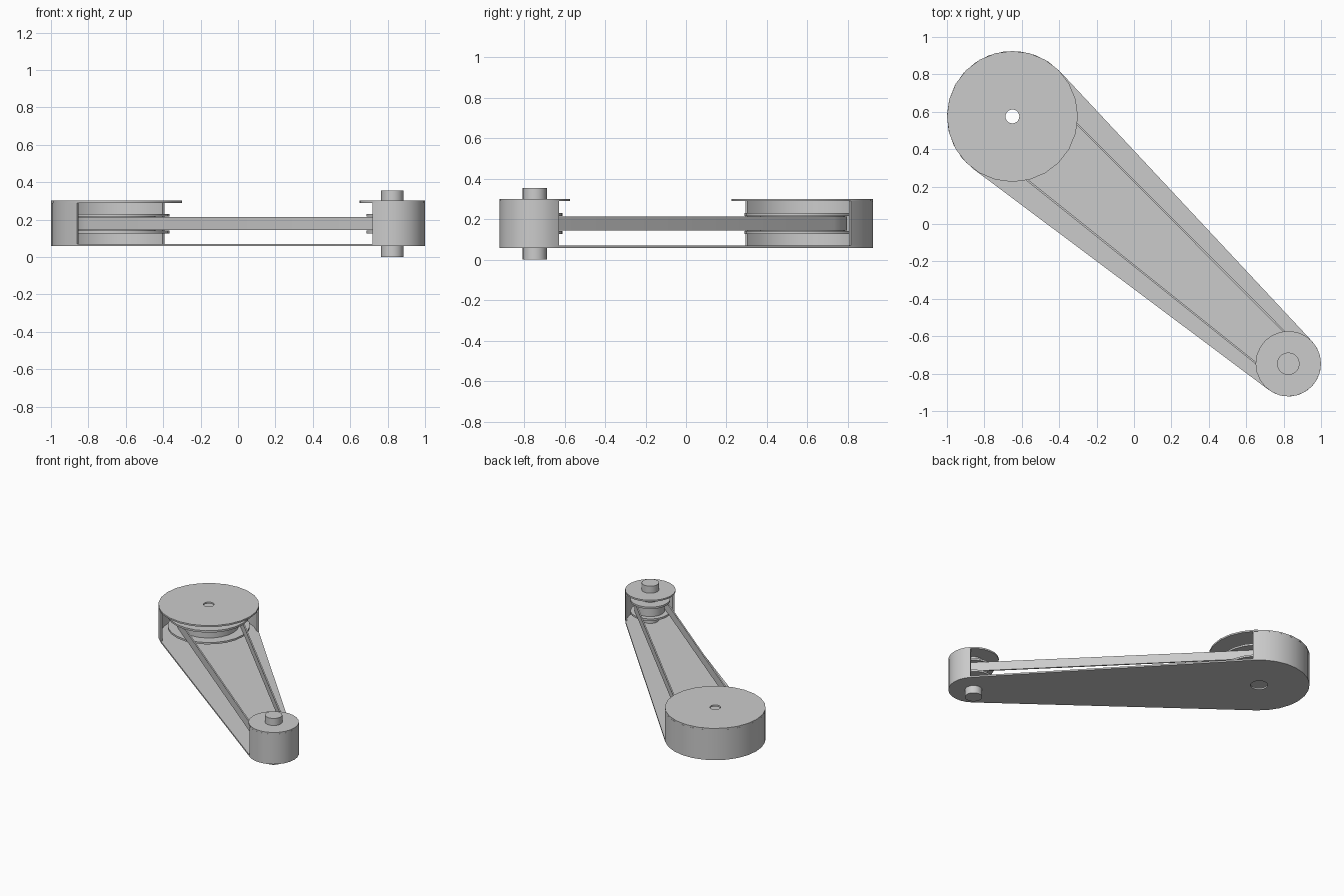
import bpy, bmesh
from math import acos, atan2, cos, sin, pi, tau
from mathutils import Vector

default = bpy.data.objects.get("Cube")
if default:
    bpy.data.objects.remove(default, do_unlink=True)

# One plain grey for the whole drive
grey = bpy.data.materials.new("plain grey")
grey.use_nodes = True
grey.diffuse_color = (0.6, 0.6, 0.6, 1)
grey.node_tree.nodes["Principled BSDF"].inputs["Base Color"].default_value = (0.6, 0.6, 0.6, 1)

BIG = Vector((-0.65, 0.575))
SMALL = Vector((0.825, -0.747))
AXIS = SMALL - BIG
HEADING = atan2(AXIS.y, AXIS.x)


def arc(centre, r, start, end, steps):
    angles = [start + (end - start) * i / steps for i in range(steps + 1)]
    return [centre + Vector((cos(a), sin(a))) * r for a in angles]


def circle(centre, r, sides=24):
    return arc(centre, r, 0, tau, sides)[:-1]


def outer_arcs(r_big, r_small, inset=0.0):
    """The two arcs of a taut loop around both centres."""
    half = acos((r_big - r_small) / AXIS.length)
    return (arc(BIG, r_big - inset, HEADING + half, HEADING + tau - half, 14),
            arc(SMALL, r_small - inset, HEADING - half, HEADING + half, 12))


def loop(r_big, r_small):
    big, small = outer_arcs(r_big, r_small)
    return big + small


def slab(name, outlines, z0, z1):
    """Extrude a flat outline, with any further outlines as holes."""
    bm = bmesh.new()
    for outline in outlines:
        verts = [bm.verts.new((p.x, p.y, z0)) for p in outline]
        for i, v in enumerate(verts):
            bm.edges.new((verts[i - 1], v))
    bmesh.ops.triangle_fill(bm, edges=bm.edges[:], use_beauty=True, normal=(0, 0, 1))
    made = bmesh.ops.extrude_face_region(bm, geom=bm.faces[:], use_keep_orig=True)
    top = [g for g in made["geom"] if isinstance(g, bmesh.types.BMVert)]
    bmesh.ops.translate(bm, verts=top, vec=(0, 0, z1 - z0))
    bmesh.ops.recalc_face_normals(bm, faces=bm.faces[:])
    mesh = bpy.data.meshes.new(name)
    bm.to_mesh(mesh)
    bm.free()
    mesh.materials.append(grey)
    obj = bpy.data.objects.new(name, mesh)
    bpy.context.collection.objects.link(obj)
    bpy.ops.object.select_all(action="DESELECT")
    obj.select_set(True)
    bpy.context.view_layer.objects.active = obj
    bpy.ops.object.shade_smooth_by_angle(angle=pi / 6)
    return obj


# Housing: base plate, curved end walls and round covers
R_BIG, R_SMALL, WALL = 0.35, 0.175, 0.012
BORE = 0.06
slab("base_plate", [loop(R_BIG, R_SMALL), circle(BIG, BORE)], 0.058, 0.07)
outside = outer_arcs(R_BIG, R_SMALL)
inside = outer_arcs(R_BIG, R_SMALL, WALL)
for name, out, inn in zip(("big_end_wall", "small_end_wall"), outside, inside):
    slab(name, [out + inn[::-1]], 0.07, 0.289)
slab("big_cover", [circle(BIG, R_BIG), circle(BIG, 0.037)], 0.289, 0.301)
slab("small_cover", [circle(SMALL, R_SMALL)], 0.289, 0.301)

# Flanged pulleys
for size, centre, r_core, r_flange in (("big", BIG, 0.21, 0.285),
                                       ("small", SMALL, 0.1, 0.138)):
    hole = circle(centre, BORE)
    slab(size + "_pulley_core", [circle(centre, r_core), hole], 0.141, 0.217)
    slab(size + "_lower_flange", [circle(centre, r_flange), hole], 0.127, 0.141)
    slab(size + "_upper_flange", [circle(centre, r_flange), hole], 0.217, 0.231)

# Drive belt and shaft
slab("belt", [loop(0.221, 0.111), loop(0.211, 0.101)], 0.145, 0.213)
slab("drive_shaft", [circle(SMALL, BORE)], 0, 0.355)
